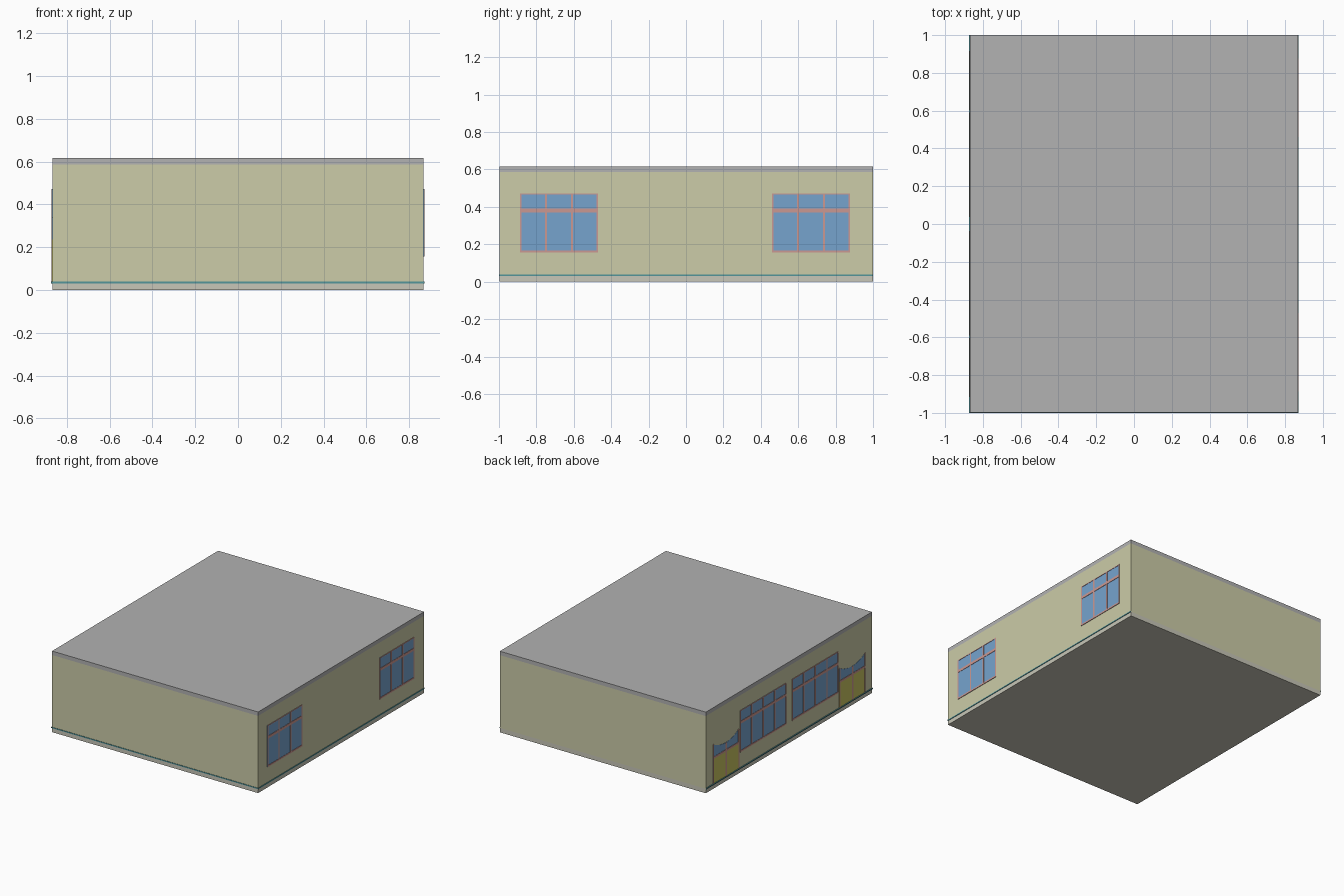
import bpy, bmesh
from mathutils import Vector

if "Cube" in bpy.data.objects:
    bpy.data.objects.remove(bpy.data.objects["Cube"])


def material(name, r, g, b):
    lin = lambda c: (c / 255 / 12.92) if c < 11 else ((c / 255 + 0.055) / 1.055) ** 2.4
    m = bpy.data.materials.new(name)
    m.diffuse_color = (lin(r), lin(g), lin(b), 1)
    m.use_nodes = True
    m.node_tree.nodes["Principled BSDF"].inputs["Base Color"].default_value = m.diffuse_color
    return m


WALL = material("cream wall", 204, 204, 168)
ROOF = material("roof grey", 178, 178, 178)
PLINTH = material("plinth stone", 200, 199, 184)
TRIM = material("teal trim", 84, 150, 155)
GLASS = material("blue glass", 118, 164, 206)
FRAME = material("pink frame", 203, 152, 146)
DOOR = material("olive door", 200, 196, 96)

X, Y0, Y1, H = 0.867, -0.997, 1.0, 0.617


def finish(bm, name, mats):
    bmesh.ops.recalc_face_normals(bm, faces=bm.faces)
    me = bpy.data.meshes.new(name)
    bm.to_mesh(me)
    bm.free()
    for m in mats:
        me.materials.append(m)
    ob = bpy.data.objects.new(name, me)
    bpy.context.collection.objects.link(ob)
    return ob


def add_box(bm, x0, x1, y0, y1, z0, z1):
    vs = bmesh.ops.create_cube(bm, size=1)["verts"]
    for v in vs:
        v.co = Vector(((x0 + x1) / 2 + v.co.x * (x1 - x0),
                       (y0 + y1) / 2 + v.co.y * (y1 - y0),
                       (z0 + z1) / 2 + v.co.z * (z1 - z0)))


def boxes(name, mat, specs):
    bm = bmesh.new()
    for s in specs:
        add_box(bm, *s)
    return finish(bm, name, [mat])


# Building shell: plinth, wall and roof edge coloured by height
bm = bmesh.new()
add_box(bm, -X, X, Y0, Y1, 0, H)
for z in (0.034, 0.587):
    bmesh.ops.bisect_plane(bm, geom=bm.verts[:] + bm.edges[:] + bm.faces[:],
                           plane_co=(0, 0, z), plane_no=(0, 0, 1))
for f in bm.faces:
    z = f.calc_center_median().z
    f.material_index = 0 if z < 0.034 else 2 if z > 0.587 else 1
finish(bm, "building_shell", [PLINTH, WALL, ROOF])

# Thin ledge running above the plinth
boxes("plinth_ledge", TRIM, [
    (-X - 0.006, -X, -1, Y1, 0.031, 0.039),
    (X, X + 0.004, -1, Y1, 0.031, 0.039),
    (-X, X, -1, Y0, 0.031, 0.039),
])


def side_x(side, depth):
    return tuple(sorted((side * X, side * (X + depth))))


def window(name, side, y0, y1, columns):
    z0, z1, t = 0.156, 0.472, 0.012
    boxes(name + "_glass", GLASS, [(*side_x(side, 0.0015), y0, y1, z0, z1)])
    d = side_x(side, 0.004)
    w = (y1 - y0) / columns
    bars = [(*d, y0, y1, z0, z0 + t), (*d, y0, y1, z1 - 0.006, z1),
            (*d, y0, y1, 0.371, 0.391),
            (*d, y0, y0 + 0.008, z0, z1), (*d, y1 - 0.008, y1, z0, z1)]
    for i in range(1, columns):
        c = y0 + i * w
        bars.append((*d, c - t / 2, c + t / 2, z0, z1))
    boxes(name + "_frame", FRAME, bars)


# Three-pane windows on the right, four-pane windows on the left
window("right_window_front", 1, -0.887, -0.471, 3)
window("right_window_back", 1, 0.46, 0.876, 3)
window("left_window_front", -1, -0.59, -0.036, 4)
window("left_window_back", -1, 0.036, 0.59, 4)


# Double doors: olive leaves, dipped glass transom and frame
def double_door(name, y0, y1):
    mid, zb, zt = (y0 + y1) / 2, 0.04, 0.235
    boxes(name + "_leaves", DOOR, [(*side_x(-1, 0.002), y0, y1, zb, zt)])
    bm = bmesh.new()
    n = 8
    pts = [(y0, zt), (y1, zt)]
    for i in range(n + 1):
        u = 1 - 2 * i / n
        pts.append((mid + u * (y1 - y0) / 2, 0.295 + 0.043 * u * u))
    face = bm.faces.new([bm.verts.new((-X, y, z)) for y, z in pts])
    ext = bmesh.ops.extrude_face_region(bm, geom=[face])["geom"]
    for v in ext:
        if isinstance(v, bmesh.types.BMVert):
            v.co.x -= 0.0015
    finish(bm, name + "_transom", [GLASS])
    d = side_x(-1, 0.004)
    boxes(name + "_frame", FRAME, [
        (*d, y0, y0 + 0.01, zb, 0.338), (*d, y1 - 0.01, y1, zb, 0.338),
        (*d, mid - 0.007, mid + 0.007, zb, 0.295),
        (*d, y0, y1, zt - 0.008, zt + 0.008)])


double_door("back_door", 0.603, 0.916)
double_door("front_door", -0.916, -0.603)
